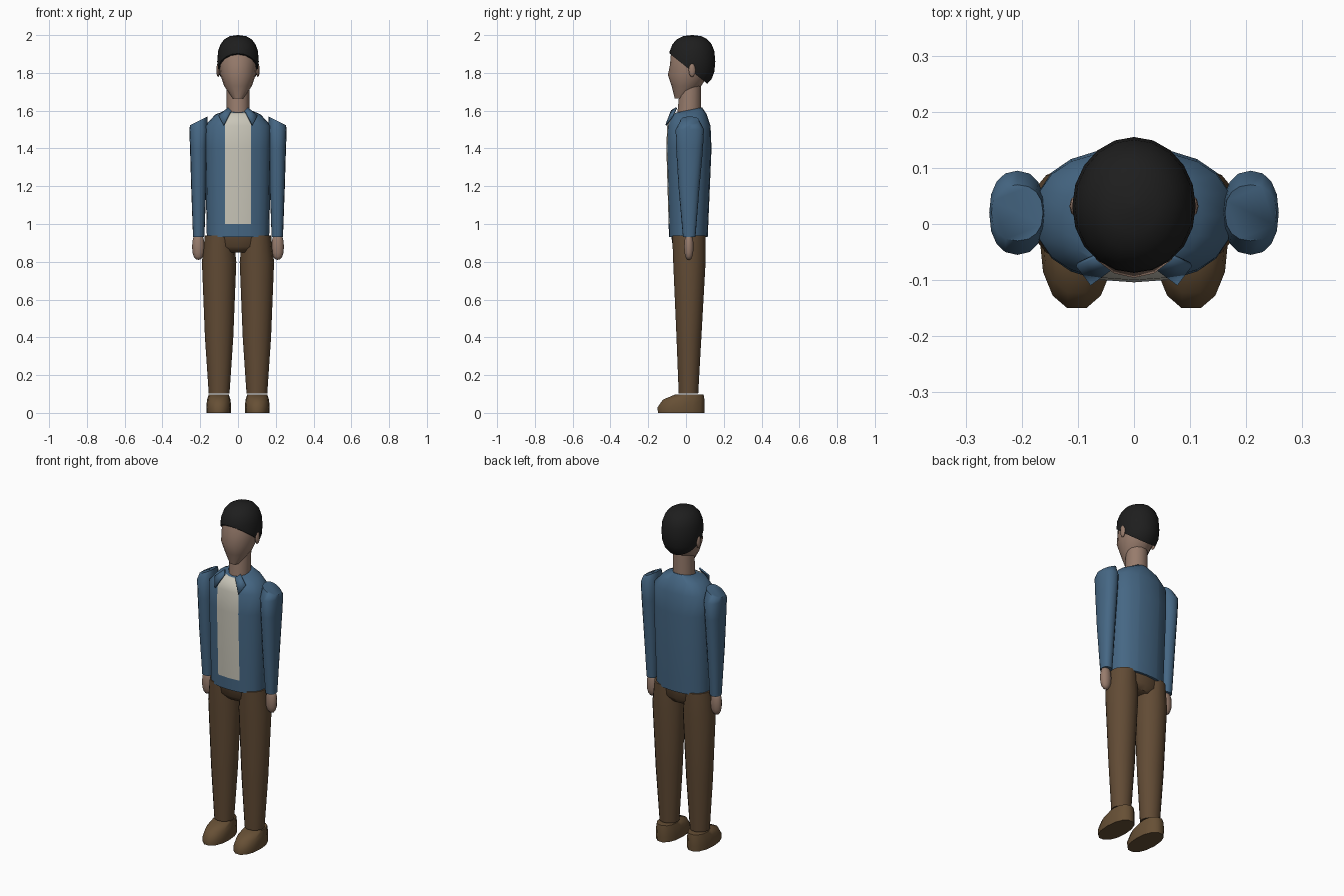
import bpy, bmesh, math
from mathutils import Vector

default_cube = bpy.data.objects.get("Cube")
if default_cube:
    bpy.data.objects.remove(default_cube)


def make_material(name, red, green, blue):
    material = bpy.data.materials.new(name)
    material.use_nodes = True
    material.diffuse_color = (red, green, blue, 1)
    shader = material.node_tree.nodes["Principled BSDF"]
    shader.inputs["Base Color"].default_value = material.diffuse_color
    return material


denim = make_material("denim blue", 0.06, 0.135, 0.23)
brown = make_material("trouser brown", 0.12, 0.07, 0.035)
leather = make_material("shoe brown", 0.135, 0.08, 0.036)
skin = make_material("skin", 0.31, 0.2, 0.15)
cream = make_material("shirt cream", 0.58, 0.56, 0.48)
black = make_material("hair black", 0.013, 0.013, 0.013)


def finish(bm, name, *materials):
    """Turn a bmesh into a smooth-shaded object with its sharp edges kept."""
    bmesh.ops.recalc_face_normals(bm, faces=bm.faces)
    mesh = bpy.data.meshes.new(name)
    bm.to_mesh(mesh)
    bm.free()
    for material in materials:
        mesh.materials.append(material)
    part = bpy.data.objects.new(name, mesh)
    bpy.context.collection.objects.link(part)
    bpy.ops.object.select_all(action='DESELECT')
    part.select_set(True)
    bpy.context.view_layer.objects.active = part
    bpy.ops.object.shade_smooth_by_angle(angle=math.radians(50))
    return part


def signed_power(value, exponent):
    return math.copysign(abs(value) ** exponent, value)


def loft(rings, x=0, sides=16, power=2):
    """Skin a stack of superellipses given as height, half width, front and back."""
    bm = bmesh.new()
    loops = []
    for height, half_width, front, back in rings:
        loop = []
        for step in range(sides):
            angle = math.tau * step / sides
            across = signed_power(math.cos(angle), 2 / power) * half_width
            along = signed_power(math.sin(angle), 2 / power) * (back - front) / 2
            loop.append(bm.verts.new((x + across, (front + back) / 2 + along, height)))
        loops.append(loop)
    for lower, upper in zip(loops, loops[1:]):
        for step in range(sides):
            following = (step + 1) % sides
            bm.faces.new((lower[step], lower[following], upper[following], upper[step]))
    bm.faces.new(loops[0])
    bm.faces.new(loops[-1])
    return bm


def rounded(centre, radii, power=2, levels=10, sides=16):
    """Loft a closed superellipsoid."""
    x, y, z = centre
    half_width, half_depth, half_height = radii
    rings = []
    for level in range(levels + 1):
        angle = math.pi * (level / levels - 0.5)
        height = z + half_height * signed_power(math.sin(angle), 2 / power)
        scale = max(math.cos(angle), 0.01) ** (2 / power)
        rings.append((height, half_width * scale,
                      y - half_depth * scale, y + half_depth * scale))
    return loft(rings, x, sides)


def cut(bm, point, normal, remove=False):
    everything = bm.verts[:] + bm.edges[:] + bm.faces[:]
    bmesh.ops.bisect_plane(bm, geom=everything, plane_co=point,
                           plane_no=normal, clear_outer=remove)


# Jacket body with a lower front neckline
jacket_hem, collar_height = 0.93, 1.6
body = loft([(jacket_hem, 0.165, -0.09, 0.115),
             (1.4, 0.175, -0.104, 0.135),
             (1.52, 0.175, -0.1, 0.13),
             (1.58, 0.12, -0.08, 0.11),
             (collar_height, 0.06, -0.06, 0.085)], sides=20, power=2.4)
for vert in body.verts:
    if vert.co.z > collar_height - 0.01:
        vert.co.z += 0.2 * vert.co.y

# Shirt showing as a strip down the open front
shirt_half_width, shirt_hem = 0.07, 1
for edge in (-shirt_half_width, shirt_half_width):
    cut(body, (edge, 0, 0), (1, 0, 0))
cut(body, (0, 0, shirt_hem), (0, 0, 1))
for face in body.faces:
    middle = face.calc_center_median()
    in_strip = abs(middle.x) < shirt_half_width and middle.z > shirt_hem
    face.material_index = int(in_strip and middle.y < -0.05)
finish(body, "jacket_body", denim, cream)

# Trouser seat
finish(loft([(0.85, 0.09, -0.045, 0.08),
             (0.88, 0.15, -0.07, 0.1),
             (0.95, 0.16, -0.08, 0.105)]), "trouser_seat", brown)

# Neck
finish(loft([(1.56, 0.06, -0.05, 0.08),
             (1.76, 0.06, -0.03, 0.08)], sides=14), "neck", skin)

# Head, from the chin up past the nose to the crown
finish(loft([(1.665, 0.028, -0.06, 0),
             (1.73, 0.073, -0.076, 0.08),
             (1.79, 0.094, -0.096, 0.12),
             (1.84, 0.1, -0.085, 0.135),
             (1.9, 0.1, -0.08, 0.135),
             (1.96, 0.07, -0.05, 0.1)]), "head", skin)

# Hair cap, trimmed along a hairline that falls toward the nape
hair = rounded((0, 0.032, 1.86), (0.11, 0.123, 0.14), power=2.5, sides=20)
cut(hair, (0, -0.09, 1.905), Vector((0, -0.8, -1)).normalized(), remove=True)
bmesh.ops.holes_fill(hair, edges=[edge for edge in hair.edges if edge.is_boundary])
finish(hair, "hair", black)

for side, label in ((1, "left"), (-1, "right")):
    # Ear
    finish(rounded((side * 0.105, 0.032, 1.815), (0.01, 0.018, 0.037),
                   levels=6, sides=8), label + "_ear", skin)

    # Sleeve, its top held under the sloping shoulder line
    sleeve = loft([(jacket_hem, 0.03, -0.016, 0.05),
                   (1.2, 0.04, -0.04, 0.072),
                   (1.4, 0.046, -0.052, 0.09),
                   (1.5, 0.05, -0.055, 0.095),
                   (1.6, 0.046, -0.03, 0.07)], x=side * 0.208, power=2.3)
    for vert in sleeve.verts:
        shoulder_line = 1.62 - (abs(vert.co.x) - 0.06) / 2
        vert.co.z = min(vert.co.z, shoulder_line)
    finish(sleeve, label + "_sleeve", denim)

    # Hand
    finish(rounded((side * 0.21, 0.015, 0.88), (0.033, 0.026, 0.07),
                   power=2.4, levels=8, sides=10), label + "_hand", skin)

    # Trouser leg, tapering to the cuff
    finish(loft([(0.103, 0.055, -0.04, 0.066),
                 (0.4, 0.075, -0.052, 0.083),
                 (0.8, 0.091, -0.07, 0.106),
                 (0.94, 0.075, -0.075, 0.105)], x=side * 0.1, sides=14),
           label + "_trouser_leg", brown)

    # Shoe with a flat sole and a low toe
    finish(loft([(0, 0.064, -0.152, 0.1),
                 (0.03, 0.066, -0.153, 0.1),
                 (0.07, 0.062, -0.125, 0.1),
                 (0.097, 0.053, -0.06, 0.095)], x=side * 0.102, sides=14, power=2.2),
           label + "_shoe", leather)

    # Folded collar tip
    flap = bmesh.new()
    corners = ((0.035, -0.076, 1.6), (0.052, -0.05, 1.615),
               (0.102, -0.072, 1.572), (0.076, -0.106, 1.522))
    flap.faces.new([flap.verts.new((side * x, y, z)) for x, y, z in corners])
    collar = finish(flap, label + "_collar", denim)
    thickness = collar.modifiers.new("thickness", 'SOLIDIFY')
    thickness.thickness = 0.009
    thickness.offset = 0
